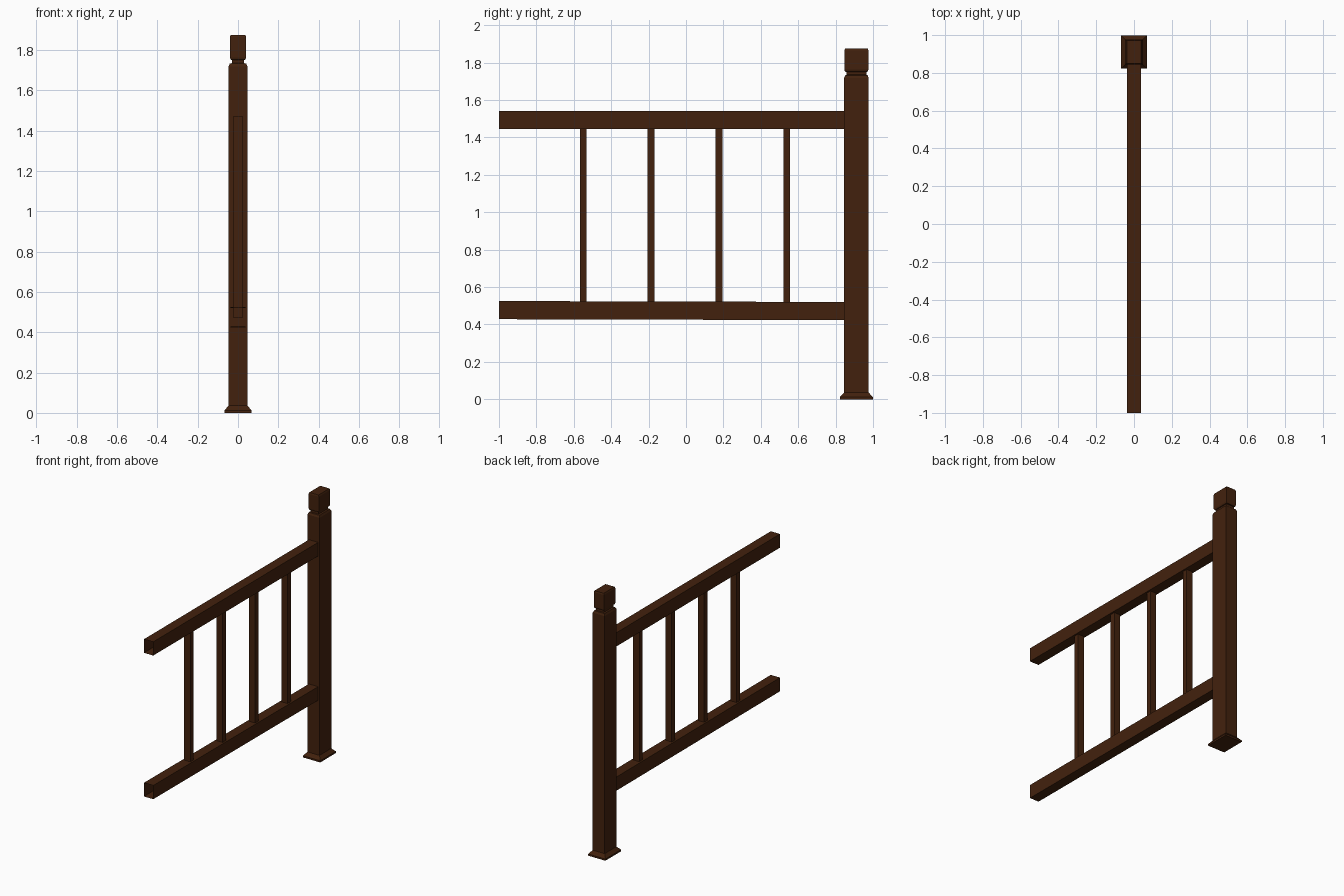
import bpy, bmesh

if "Cube" in bpy.data.objects:
    bpy.data.objects.remove(bpy.data.objects["Cube"])

wood = bpy.data.materials.new("dark_brown_wood")
wood.diffuse_color = (0.055, 0.0155, 0.004, 1)
wood.use_nodes = True
wood.node_tree.nodes["Principled BSDF"].inputs["Base Color"].default_value = wood.diffuse_color


def loft(name, rings, caps=True):
    """Join rings of four corner points into a flat-faced part."""
    bm = bmesh.new()
    loops = [[bm.verts.new(p) for p in ring] for ring in rings]
    for a, b in zip(loops, loops[1:]):
        for i in range(4):
            j = (i + 1) % 4
            bm.faces.new((a[i], a[j], b[j], b[i]))
    if caps:
        bm.faces.new(loops[0][::-1])
        bm.faces.new(loops[-1])
    bmesh.ops.recalc_face_normals(bm, faces=bm.faces)
    me = bpy.data.meshes.new(name)
    bm.to_mesh(me)
    bm.free()
    me.materials.append(wood)
    ob = bpy.data.objects.new(name, me)
    bpy.context.collection.objects.link(ob)
    return ob


def level(cy, hx, hy, z):
    return [(-hx, cy - hy, z), (hx, cy - hy, z), (hx, cy + hy, z), (-hx, cy + hy, z)]


# newel post: flared foot, shaft, grooved neck and chamfered cap
POST_Y = 0.911
profile = [
    (0.068, 0.088, 0.0), (0.068, 0.088, 0.012), (0.060, 0.079, 0.021),
    (0.047, 0.066, 0.036), (0.047, 0.066, 1.718), (0.041, 0.060, 1.732),
    (0.031, 0.053, 1.735), (0.031, 0.053, 1.750), (0.036, 0.061, 1.752),
    (0.040, 0.064, 1.762), (0.040, 0.064, 1.865), (0.036, 0.061, 1.875),
]
loft("post", [level(POST_Y, hx, hy, z) for hx, hy, z in profile])


# rails: rectangular tubes, open at the ends
def rail(name, z_start, z_end, h=0.097, hx=0.036):
    def ring(y, z):
        return [(-hx, y, z), (hx, y, z), (hx, y, z + h), (-hx, y, z + h)]
    loft(name, [ring(-1.0, z_start), ring(0.86, z_end)], caps=False)


rail("top_rail", 1.445, 1.445)
rail("bottom_rail", 0.428, 0.423)

# balusters, reaching a little way into both rails
for i in range(4):
    y = -0.55 + i * 0.363
    loft(f"baluster_{i + 1}", [level(y, 0.024, 0.018, z) for z in (0.472, 1.47)])
